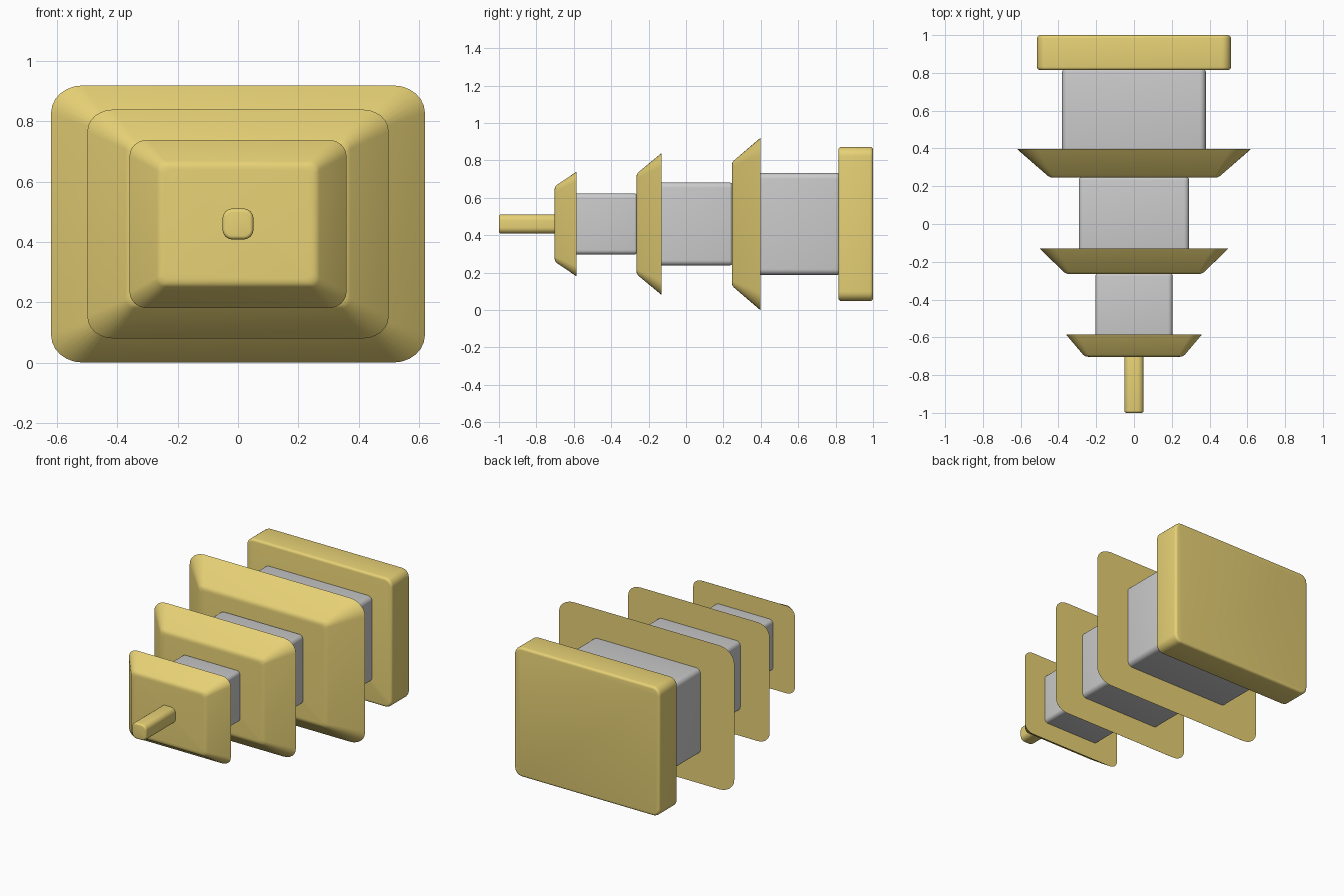
import bpy, bmesh, math

if "Cube" in bpy.data.objects:
    bpy.data.objects.remove(bpy.data.objects["Cube"])

CZ = 0.46      # height of the long axis
SEG = 6        # segments per rounded corner

gold = bpy.data.materials.new("gold")
gold.diffuse_color = (0.8, 0.64, 0.18, 1)
gold.use_nodes = True
gold.node_tree.nodes["Principled BSDF"].inputs["Base Color"].default_value = gold.diffuse_color


def outline(hx, hz, rx, rz):
    """Rounded rectangle in the x/z plane."""
    pts = []
    for k, (sx, sz) in enumerate([(1, 1), (-1, 1), (-1, -1), (1, -1)]):
        for i in range(SEG + 1):
            a = math.pi / 2 * (k + i / SEG)
            pts.append((sx * (hx - rx) + rx * math.cos(a),
                        sz * (hz - rz) + rz * math.sin(a)))
    return pts


def loft(name, rings, material=None):
    """Skin a stack of rings (y, hx, hz, rx, rz) from front to back."""
    bm = bmesh.new()
    rows = [[bm.verts.new((x, r[0], CZ + z)) for x, z in outline(*r[1:])]
            for r in rings]
    n = len(rows[0])
    for a, b in zip(rows, rows[1:]):
        for i in range(n):
            j = (i + 1) % n
            bm.faces.new((a[i], a[j], b[j], b[i]))
    bm.faces.new(rows[0])
    bm.faces.new(rows[-1])
    bmesh.ops.recalc_face_normals(bm, faces=bm.faces)
    me = bpy.data.meshes.new(name)
    bm.to_mesh(me)
    bm.free()
    ob = bpy.data.objects.new(name, me)
    bpy.context.collection.objects.link(ob)
    if material:
        me.materials.append(material)
    bpy.context.view_layer.objects.active = ob
    ob.select_set(True)
    bpy.ops.object.shade_smooth_by_angle(angle=math.radians(40))
    ob.select_set(False)
    return ob


def block(name, y0, y1, hx, hz, r, e, material=None):
    """Box with corner radius r and softened ends of radius e."""
    rings = []
    steps = [math.pi / 2 * i / 4 for i in range(5)]
    for a in steps:
        d = e * (1 - math.sin(a))
        rings.append((y0 + e * (1 - math.cos(a)), hx - d, hz - d, r - d, r - d))
    back = [(y0 + y1 - y, *rest) for y, *rest in reversed(rings)]
    return loft(name, rings + back, material)


def roof(name, y0, y1, small, rim):
    """Flared roof: soft small face at y0, sharp rim at y1."""
    sx, sz = small
    bx, bz = rim
    rings = []
    e = 0.02
    # Quadratic blend from the front face into the slope
    slope = ((bx - sx) / (y1 - y0), (bz - sz) / (y1 - y0))
    for i in range(5):
        t = i / 4
        dy = e * t * t * 0.6
        inset = e * (1 - t) ** 2
        r = 0.03 - inset * 0.5
        rings.append((y0 + dy, sx + slope[0] * dy - inset,
                      sz + slope[1] * dy - inset, r, r))
    r = 0.17 * bx
    rings.append((y1 - 0.006, bx - 0.006 * slope[0], bz - 0.006 * slope[1], r, r * 0.85))
    rings.append((y1, bx - 0.001, bz - 0.001, r, r * 0.85))
    return loft(name, rings, gold)


# Base slab and spire
block("base", 0.815, 1.0, 0.513, 0.412, 0.05, 0.016, gold)
block("spire", -1.0, -0.68, 0.051, 0.051, 0.032, 0.012, gold)

# Storeys
block("lower_storey", 0.37, 0.82, 0.38, 0.273, 0.032, 0.014)
block("middle_storey", -0.16, 0.247, 0.292, 0.222, 0.028, 0.014)
block("upper_storey", -0.61, -0.263, 0.204, 0.163, 0.024, 0.012)

# Flared roofs
roof("lower_roof", 0.245, 0.397, (0.445, 0.33), (0.62, 0.46))
roof("middle_roof", -0.265, -0.13, (0.36, 0.268), (0.50, 0.38))
roof("upper_roof", -0.703, -0.585, (0.26, 0.2), (0.36, 0.28))
